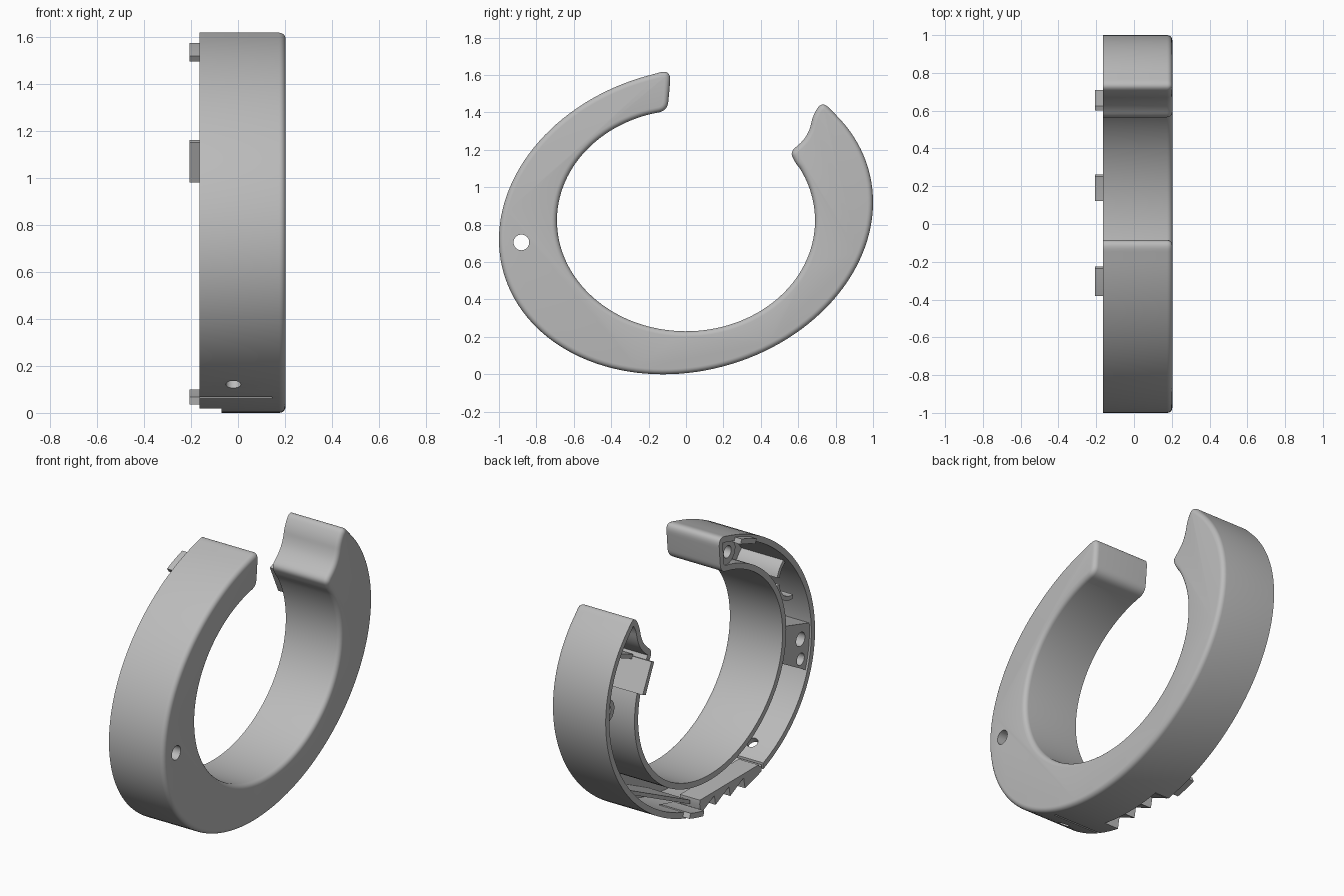
import bpy, bmesh, math
from mathutils import Vector

if "Cube" in bpy.data.objects:
    bpy.data.objects.remove(bpy.data.objects["Cube"])

grey = bpy.data.materials.new("plain_grey")
grey.use_nodes = True
colour = (0.5, 0.5, 0.5, 1)
grey.diffuse_color = colour
grey.node_tree.nodes["Principled BSDF"].inputs["Base Color"].default_value = colour

OPEN, FACE, FLOOR = -0.163, 0.203, 0.16   # open rim, closed face, cavity floor along x
WALL, ROUND = 0.035, 0.028


def outer(deg):
    c, s = math.cos(math.radians(deg)), math.sin(math.radians(deg))
    return Vector((c, 0.82 + 0.1 * c + 0.814 * s))


def inner(deg):
    c, s = math.cos(math.radians(deg)), math.sin(math.radians(deg))
    return Vector((0.69 * c, 0.822 + 0.592 * s))


def arc(fn, a, b, n):
    return [fn(a + (b - a) * i / n) for i in range(n + 1)]


def soften(pts, rounds=3):
    # Corner cutting that keeps both end points
    pts = [Vector(p) for p in pts]
    for _ in range(rounds):
        new = [pts[0]]
        for a, b in zip(pts, pts[1:]):
            new += [a.lerp(b, 0.25), a.lerp(b, 0.75)]
        pts = new + [pts[-1]]
    return pts


def inset(pts, d):
    # Points that would cross over in a tight corner gather on the last good one
    n, out = len(pts), []
    for i, p in enumerate(pts):
        t = (pts[(i + 1) % n] - pts[i - 1]).normalized()
        q = p + Vector((-t.y, t.x)) * d
        crossed = min((q - r).length for r in pts) < 0.98 * d
        out.append(out[-1] if crossed and out else q)
    return out


def loft(name, layers):
    # layers: (outline in y-z, x), joined in order and capped
    bm = bmesh.new()
    loops = [[bm.verts.new((x, p[0], p[1])) for p in pts] for pts, x in layers]
    n = len(loops[0])
    for a, b in zip(loops, loops[1:]):
        for i in range(n):
            j = (i + 1) % n
            bm.faces.new((a[i], a[j], b[j], b[i]))
    bm.faces.new(loops[0][::-1])
    bm.faces.new(loops[-1])
    bmesh.ops.remove_doubles(bm, verts=bm.verts, dist=0.0001)
    bmesh.ops.recalc_face_normals(bm, faces=bm.faces)
    mesh = bpy.data.meshes.new(name)
    bm.to_mesh(mesh)
    bm.free()
    obj = bpy.data.objects.new(name, mesh)
    bpy.context.collection.objects.link(obj)
    mesh.materials.append(grey)
    return obj


def prism(name, pts, x0, x1):
    return loft(name, [(pts, x0), (pts, x1)])


def circle(y, z, r, n=32):
    return [(y + r * math.cos(math.tau * i / n), z + r * math.sin(math.tau * i / n))
            for i in range(n)]


def box(y0, y1, z0, z1):
    return [(y0, z0), (y1, z0), (y1, z1), (y0, z1)]


def sector(a, b, f0, f1, n=10):
    # Patch of the ring; fraction 0 is the outer wall, 1 the inner wall
    def at(f):
        return lambda d: outer(d).lerp(inner(d), f)
    return arc(at(f0), a, b, n) + arc(at(f1), b, a, n)


def cut(obj, cutter):
    # Keeps the uncut mesh if a solver loses the part
    backup = obj.data.copy()
    for solver in ("EXACT", "MANIFOLD"):
        mod = obj.modifiers.new("cut", "BOOLEAN")
        mod.operation, mod.solver, mod.object = "DIFFERENCE", solver, cutter
        bpy.context.view_layer.objects.active = obj
        bpy.ops.object.modifier_apply(modifier=mod.name)
        if len(obj.data.polygons) > 0.5 * len(backup.polygons):
            break
        obj.data = backup.copy()
    bpy.data.objects.remove(cutter)


# Open ring outline with two rounded ends
back_end = soften([outer(396.9), (0.73, 1.46), (0.68, 1.39), (0.66, 1.30),
                   (0.62, 1.24), (0.555, 1.19), (0.585, 1.13), inner(388)])
front_end = soften([inner(106), (-0.10, 1.41), (-0.09, 1.5), (-0.08, 1.63), outer(101.5)])
outline = (arc(outer, 101.5, 396.9, 110)[:-1] + back_end
           + arc(inner, 388, 106, 100)[1:-1] + front_end[:-1])

# Hollow shell: cavity floor, cavity wall, open rim, outside, rounded face edge
cavity = inset(outline, WALL)
layers = [(cavity, FLOOR), (cavity, OPEN), (outline, OPEN)]
for k in range(6):
    a = math.pi / 2 * k / 5
    layers.append((inset(outline, ROUND * (1 - math.cos(a))) if k else outline,
                   FACE - ROUND * (1 - math.sin(a))))
shell = loft("ring_shell", layers)
cut(shell, prism("face_hole", circle(-0.88, 0.705, 0.042), 0.0, 0.4))

# Openings in the bottom of the outer wall
cut(shell, prism("bottom_opening", box(-0.33, 0.10, -0.1, 0.12), -0.4, -0.07))
cut(shell, prism("bottom_slit", box(-0.505, -0.49, -0.1, 0.13), -0.4, 0.145))

# Small drain hole square to the wall
bpy.ops.mesh.primitive_cylinder_add(radius=0.032, depth=0.16, location=(-0.02, -0.62, 0.125))
drain = bpy.context.object
drain.rotation_euler = Vector((0, 0.477, 0.879)).to_track_quat("Z", "Y").to_euler()
bpy.context.view_layer.update()
cut(shell, drain)

# Screw posts
for name, y, z, r, x0 in (("front_screw_post", -0.175, 1.505, 0.075, -0.155),
                          ("back_screw_post", 0.84, 0.9, 0.07, -0.06)):
    post = prism(name, circle(y, z, r), x0, 0.165)
    cut(post, prism("screw_hole", circle(y, z, 0.036), -0.4, 0.12))

# Block with two holes
block = prism("hole_block", sector(177, 197, 0.1, 0.85), -0.15, 0.165)
cut(block, prism("through_hole", circle(-0.88, 0.705, 0.042), -0.4, 0.4))
cut(block, prism("blind_hole", circle(-0.88, 0.585, 0.036), -0.4, 0.1))


# Curved ribs inside the front arm
def around(r):
    return lambda d: Vector((-0.84 + r * math.cos(math.radians(d)),
                             1.1 + r * math.sin(math.radians(d))))


for name, a, b in (("upper_curved_rib", 15, 65), ("lower_curved_rib", -95, -5)):
    prism(name, arc(around(0.145), a, b, 12) + arc(around(0.12), b, a, 12), -0.12, 0.165)

# Locating tabs past the open rim
prism("front_tab", sector(104, 113, 0.07, 0.22), -0.207, 0.0)
prism("bottom_tab", sector(277.5, 285.5, 0.05, 0.2), -0.207, 0.0)
prism("back_tab", [(0.60, 1.15), (0.625, 1.16), (0.71, 0.99), (0.68, 0.98)], -0.207, 0.0)

# Sawtooth floor and flat rib in the bottom
teeth = [(-0.48, 0.085)]
for y in (-0.33, -0.19, -0.05, 0.09):
    teeth += [(y, 0.025), (y + 0.012, 0.085)]
prism("sawtooth_floor", teeth + [(0.1, 0.11), (-0.46, 0.11)], -0.163, -0.03)
prism("flat_rib", [(0.12, 0.08), (0.74, 0.38), (0.74, 0.405), (0.12, 0.105)], -0.11, 0.165)
prism("back_end_rib", [(0.62, 1.17), (0.87, 1.27), (0.87, 1.245), (0.63, 1.145)], -0.08, 0.165)

# Smooth curves with sharp edges kept
bpy.ops.object.select_all(action="DESELECT")
for obj in bpy.context.scene.objects:
    if obj.type == "MESH" and grey.name in obj.data.materials:
        obj.select_set(True)
        bpy.context.view_layer.objects.active = obj
bpy.ops.object.shade_smooth_by_angle(angle=math.radians(30))
